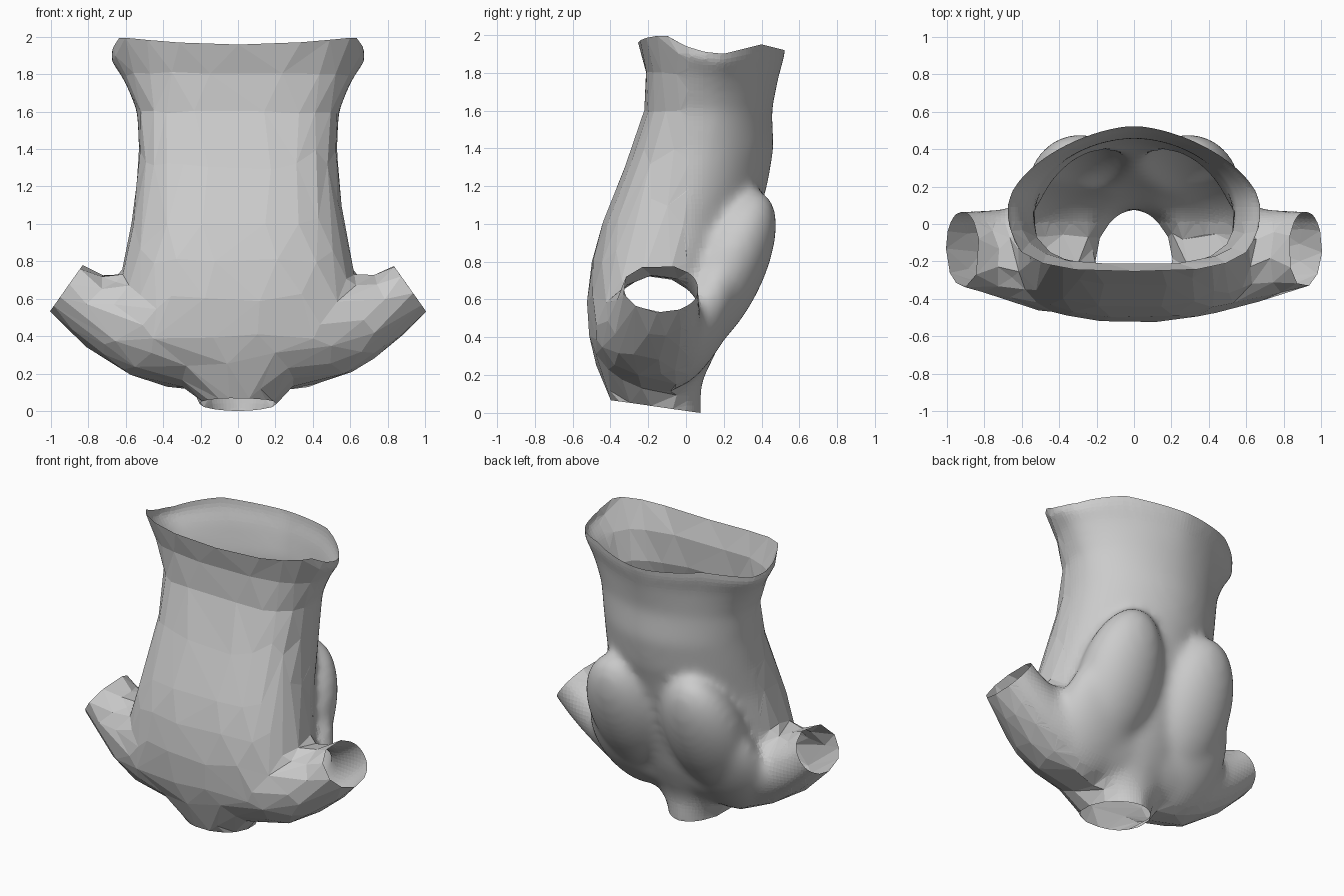
import bpy, bmesh
from math import sin, cos, pi, radians
from mathutils import Matrix

if "Cube" in bpy.data.objects:
    bpy.data.objects.remove(bpy.data.objects["Cube"], do_unlink=True)

SEG = 64


def power(v, n):
    return (1 if v >= 0 else -1) * abs(v) ** (2 / n)


def loft(bm, rings):
    """Skin a closed solid over a list of point rings."""
    rows = [[bm.verts.new(p) for p in ring] for ring in rings]
    for a, b in zip(rows, rows[1:]):
        for i in range(SEG):
            j = (i + 1) % SEG
            bm.faces.new((a[i], a[j], b[j], b[i]))
    bm.faces.new(rows[0])
    bm.faces.new(rows[-1])


def body_ring(z, half, front, back, n):
    """Flat-fronted cross-section with a back that narrows at the waist."""
    mid = front + 0.46 * (back - front)
    round_back = 1.62 if z > 1.7 else 1.86
    ring = []
    for i in range(SEG):
        c, s = cos(2 * pi * i / SEG), sin(2 * pi * i / SEG)
        e, d = (n, mid - front) if s < 0 else (round_back, back - mid)
        ring.append((half * power(c, e), mid + d * power(s, e), z))
    return ring


def sleeve_ring(side, x, front, back, low, high):
    return [(side * x,
             (front + back) / 2 + (back - front) / 2 * cos(2 * pi * i / SEG),
             (low + high) / 2 + (high - low) / 2 * sin(2 * pi * i / SEG))
            for i in range(SEG)]


def lobe(bm, centre, radii):
    """Ellipsoid leaning backward at the top."""
    place = (Matrix.Translation(centre) @ Matrix.Rotation(radians(-27), 4, 'X')
             @ Matrix.Diagonal((*radii, 1)))
    bmesh.ops.create_uvsphere(bm, u_segments=40, v_segments=28, radius=1,
                              matrix=place)


def interpolate(points, t):
    for (a, va), (b, vb) in zip(points, points[1:]):
        if t <= b:
            return va + (vb - va) * max(0, (t - a) / (b - a))
    return points[-1][1]


def cut(bm, co, no, keep=lambda p: True):
    """Trim away everything on the far side of a plane, within a region."""
    verts = [v for v in bm.verts if keep(v.co)]
    near = set(verts)
    edges = [e for e in bm.edges if all(v in near for v in e.verts)]
    faces = [f for f in bm.faces if all(v in near for v in f.verts)]
    bmesh.ops.bisect_plane(bm, geom=verts + edges + faces, plane_co=co,
                           plane_no=no, clear_outer=True)


def bake(obj):
    bpy.context.view_layer.update()
    graph = bpy.context.evaluated_depsgraph_get()
    mesh = bpy.data.meshes.new_from_object(obj.evaluated_get(graph))
    obj.modifiers.clear()
    obj.data = mesh


bm = bmesh.new()

# Trunk and neck: height, half width, front, back, squareness
trunk = [(2.15, .67, -.3, .54, 3.2), (2.0, .67, -.265, .53, 3.2),
         (1.9, .68, -.24, .52, 3.2), (1.8, .62, -.21, .495, 3.1),
         (1.6, .54, -.22, .455, 3.1), (1.4, .53, -.29, .465, 3),
         (1.2, .545, -.365, .43, 2.9), (1.0, .57, -.445, .37, 2.8),
         (.8, .61, -.5, .32, 2.7), (.6, .64, -.525, .26, 2.6),
         (.4, .58, -.515, .195, 2.4), (.3, .48, -.49, .15, 2.3),
         (.2, .37, -.455, .1, 2.2), (.13, .285, -.425, .08, 2.2),
         (.06, .21, -.4, .08, 2.2), (-.15, .165, -.39, .075, 2.2)]
loft(bm, [body_ring(*s) for s in trunk])

# Sleeves: distance out, front, back, bottom, top
sleeve = [(0, -.5, .18, .11, .85), (.25, -.5, .18, .115, .82),
          (.4, -.485, .16, .15, .775), (.5, -.465, .13, .17, .745),
          (.6, -.435, .1, .2, .72), (.7, -.405, .08, .26, .715),
          (.8, -.37, .075, .335, .765), (.9, -.34, .07, .42, .845),
          (1.0, -.325, .07, .525, .945), (1.2, -.31, .07, .75, 1.14)]
for side in (-1, 1):
    loft(bm, [sleeve_ring(side, *s) for s in sleeve])
    # Rounded lobes on the back, with a broad base running into the sleeves
    lobe(bm, (side * .29, .185, .73), (.28, .215, .49))
    lobe(bm, (side * .33, .075, .51), (.31, .17, .43))
bmesh.ops.recalc_face_normals(bm, faces=bm.faces)

mesh = bpy.data.meshes.new("torso_shell")
bm.to_mesh(mesh)
bm.free()
torso = bpy.data.objects.new("torso_shell", mesh)
bpy.context.collection.objects.link(torso)

# Fuse the parts into one skin and soften the joins
fuse = torso.modifiers.new("fuse", 'REMESH')
fuse.mode = 'VOXEL'
fuse.voxel_size = 0.026
soften = torso.modifiers.new("soften", 'SMOOTH')
soften.factor = 0.5
soften.iterations = 16
bake(torso)

# Open the waist, neck and sleeves
bm = bmesh.new()
bm.from_mesh(torso.data)
cut(bm, (0, 0, 1.95), (0, 0, 1))
cut(bm, (0, -.16, .033), (0, -.14, -1))
for side in (-1, 1):
    cut(bm, (side, 0, .54), (side * .24, 0, .17),
        lambda p: p.x * side > .66 and p.z < 1.25)

# Wavy waist rim
rim = [(-.26, 2.0), (-.1, 1.995), (0, 1.94), (.1, 1.91), (.2, 1.9),
       (.4, 1.95), (.52, 1.92)]
for v in bm.verts:
    if v.co.z > 1.7:
        target = interpolate(rim, v.co.y)
        if v.co.y < -.1:
            target -= .04 * max(0, 1 - (v.co.x / .6) ** 2)
        v.co.z += (target - 1.95) * (v.co.z - 1.7) / .25
bm.to_mesh(torso.data)
bm.free()

# Coarse facets on the front, finer ones on the back
group = torso.vertex_groups.new(name="front")
for v in torso.data.vertices:
    group.add([v.index], 1.0 if v.co.y < 0 else 0.2, 'REPLACE')
facet = torso.modifiers.new("facet", 'DECIMATE')
facet.ratio = 0.48
facet.vertex_group = "front"
facet.vertex_group_factor = 0.5
bake(torso)

for face in torso.data.polygons:
    face.use_smooth = face.center.y > 0.08 and face.center.z < 1.8

# Plain grey
grey = bpy.data.materials.new("plain_grey")
grey.use_nodes = True
colour = (.6, .6, .6, 1)
grey.diffuse_color = colour
grey.node_tree.nodes["Principled BSDF"].inputs["Base Color"].default_value = colour
torso.data.materials.clear()
torso.data.materials.append(grey)
